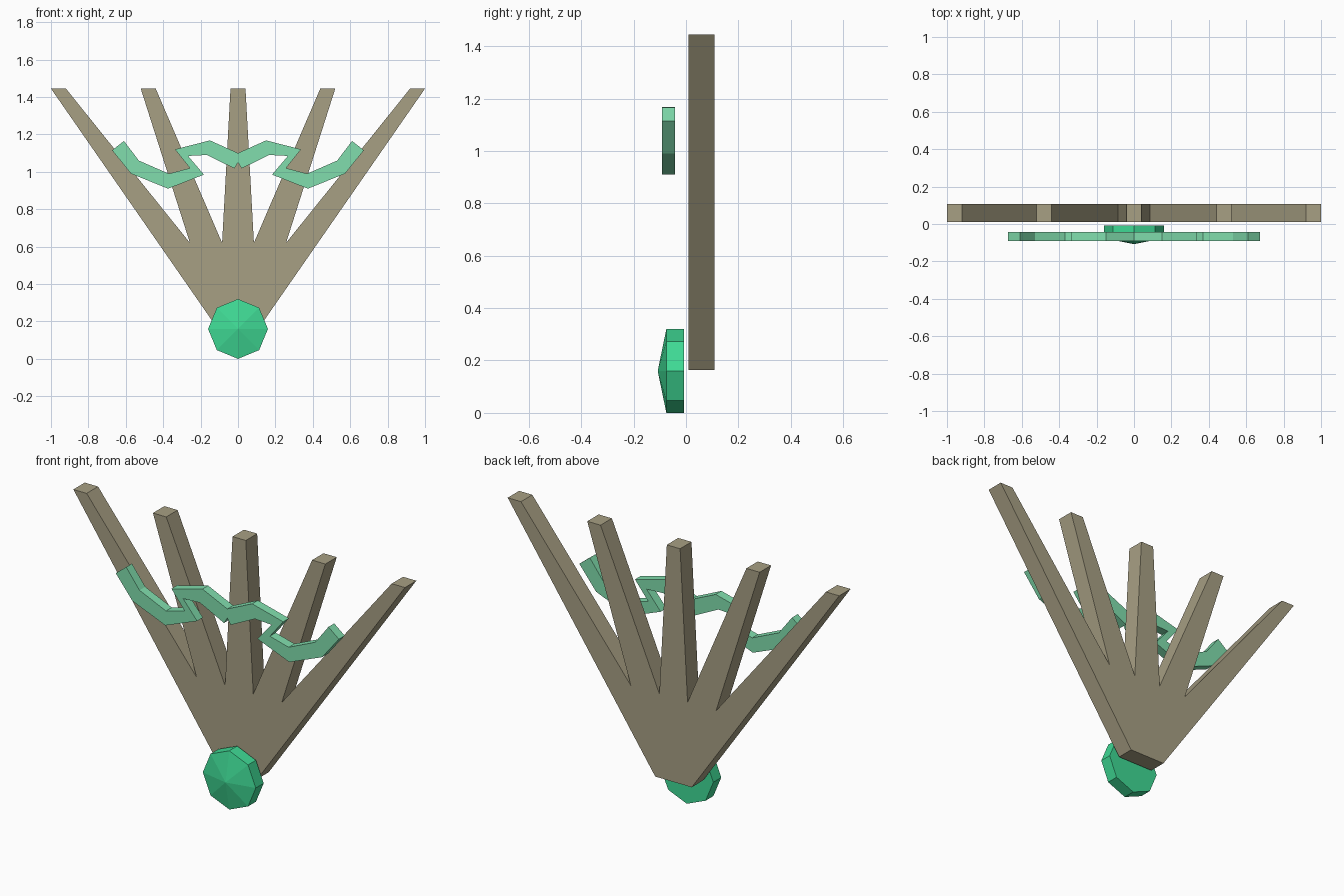
import bpy, bmesh, math

if "Cube" in bpy.data.objects:
    bpy.data.objects.remove(bpy.data.objects["Cube"])


def material(name, rgb):
    m = bpy.data.materials.new(name)
    m.diffuse_color = (*rgb, 1)
    m.use_nodes = True
    m.node_tree.nodes["Principled BSDF"].inputs["Base Color"].default_value = m.diffuse_color
    return m


def add_object(name, bm, mat):
    bmesh.ops.recalc_face_normals(bm, faces=bm.faces)
    mesh = bpy.data.meshes.new(name)
    bm.to_mesh(mesh)
    bm.free()
    mesh.materials.append(mat)
    obj = bpy.data.objects.new(name, mesh)
    bpy.context.collection.objects.link(obj)
    return obj


def mirrored(half):
    """Close a right-half outline by mirroring it across x = 0."""
    return half + [(-x, z) for x, z in reversed(half) if x > 0]


def prism(bm, outline, y0, y1):
    """Extrude an x/z outline from y0 to y1; return the front face."""
    front = bm.faces.new([bm.verts.new((x, y0, z)) for x, z in outline])
    back = bm.faces.new([bm.verts.new((x, y1, z)) for x, z in reversed(outline)])
    f, b = list(front.verts), list(back.verts)[::-1]
    for i in range(len(f)):
        j = (i + 1) % len(f)
        bm.faces.new((f[i], b[i], b[j], f[j]))
    return front


wood = material("wood", (0.39, 0.35, 0.23))
ribbon_green = material("ribbon_green", (0.22, 0.73, 0.42))
gem_green = material("gem_green", (0.05, 0.70, 0.30))

# Fan body with five tapering slats
top, notch = 1.445, 0.62
fan = [(0.11, 0.163), (1.0, top), (0.92, top), (0.257, notch),
       (0.52, top), (0.44, top), (0.085, notch), (0.04, top)]
bm = bmesh.new()
prism(bm, mirrored(fan), 0.01, 0.108)
add_object("fan_slats", bm, wood)

# Zigzag ribbon in front of the slats
ribbon = [(0, 1.10), (0.15, 1.168), (0.337, 1.12), (0.257, 1.02),
          (0.37, 0.99), (0.53, 1.06), (0.61, 1.165), (0.673, 1.115),
          (0.572, 0.99), (0.374, 0.91), (0.182, 0.985), (0.267, 1.085),
          (0.166, 1.09), (0.02, 1.018), (0, 1.05)]
bm = bmesh.new()
prism(bm, mirrored(ribbon), -0.092, -0.042)
add_object("ribbon", bm, ribbon_green)

# Octagonal gem with a shallow pointed front
r = 0.16
octagon = [(r * math.sin(i * math.pi / 4), r + r * math.cos(i * math.pi / 4))
           for i in range(8)]
bm = bmesh.new()
front = prism(bm, octagon, -0.075, -0.007)
tip = bmesh.ops.poke(bm, faces=[front])["verts"][0]
tip.co.y = -0.108
add_object("pivot_gem", bm, gem_green)
